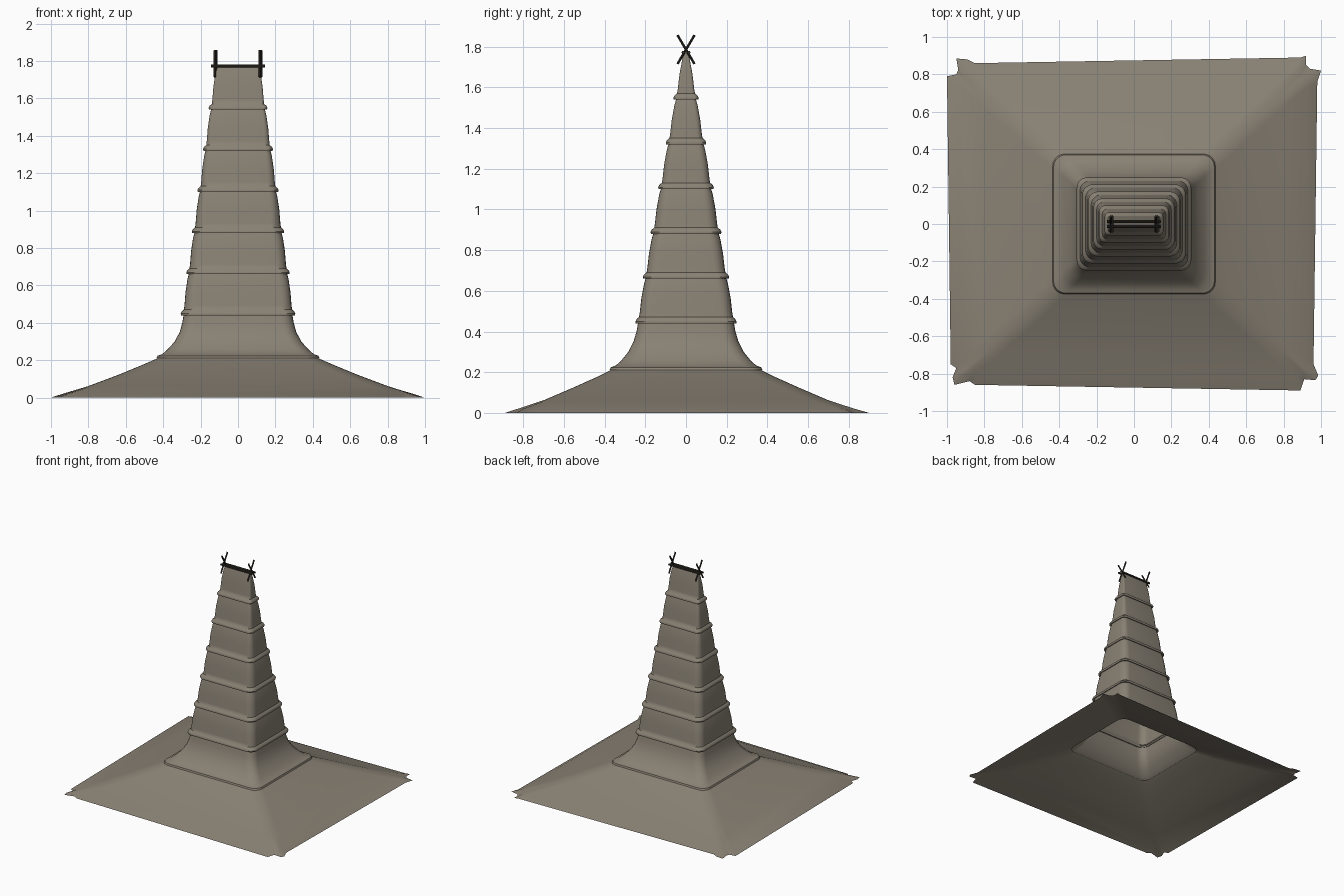
import bpy, bmesh, math
from mathutils import Vector

if "Cube" in bpy.data.objects:
    bpy.data.objects.remove(bpy.data.objects["Cube"])


def material(name, rgb):
    m = bpy.data.materials.new(name)
    m.use_nodes = True
    m.diffuse_color = (*rgb, 1)
    m.node_tree.nodes["Principled BSDF"].inputs["Base Color"].default_value = (*rgb, 1)
    return m


thatch = material("weathered thatch", (0.25, 0.22, 0.175))
wood = material("dark wood", (0.035, 0.03, 0.023))
STEPS = 6


def finish(bm, name, mat, angle=40):
    bmesh.ops.recalc_face_normals(bm, faces=bm.faces)
    me = bpy.data.meshes.new(name)
    bm.to_mesh(me)
    bm.free()
    me.materials.append(mat)
    ob = bpy.data.objects.new(name, me)
    bpy.context.collection.objects.link(ob)
    bpy.ops.object.select_all(action="DESELECT")
    ob.select_set(True)
    bpy.context.view_layer.objects.active = ob
    bpy.ops.object.shade_smooth_by_angle(angle=math.radians(angle))
    return ob


def rounded_loop(hx, hy, z, r):
    """Rounded rectangle, counter-clockwise from the +x +y corner."""
    pts = []
    for c, (sx, sy) in enumerate([(1, 1), (-1, 1), (-1, -1), (1, -1)]):
        for i in range(STEPS):
            a = math.pi / 2 * (c + i / (STEPS - 1))
            pts.append(Vector((sx * (hx - r) + r * math.cos(a),
                               sy * (hy - r) + r * math.sin(a), z)))
    return pts


def loft(name, loops, cap=False):
    bm = bmesh.new()
    rings = [[bm.verts.new(p) for p in loop] for loop in loops]
    for lo, hi in zip(rings, rings[1:]):
        n = len(lo)
        for i in range(n):
            j = (i + 1) % n
            bm.faces.new((lo[i], lo[j], hi[j], hi[i]))
    if cap:
        bm.faces.new(rings[-1])
    return finish(bm, name, thatch)


# Wide eaves: ragged corners blending into a rounded rectangle
eave = [(.98, .76), (1, .82), (.94, .83), (.92, .85), (.92, .9), (.89, .89),
        (-.85, .86), (-.89, .88), (-.95, .885), (-.94, .825), (-.95, .80), (-1, .79),
        (-.98, -.75), (-.95, -.77), (-.97, -.82), (-.96, -.86), (-.88, -.84), (-.85, -.86),
        (.89, -.89), (.91, -.83), (.97, -.835), (.985, -.81), (.96, -.75), (.96, -.73)]
rim = [Vector((x, y, 0)) for x, y in eave]
loops = [rim]
for hx, hy, z, r, ragged in [(.93, .82, .021, .07, .35), (.80, .70, .062, .08, 0),
                             (.64, .56, .122, .08, 0), (.50, .43, .18, .08, 0),
                             (.42, .36, .215, .07, 0), (.39, .33, .232, .07, 0)]:
    base = rounded_loop(hx, hy, z, r)
    torn = [Vector((p.x * hx / .98, p.y * hy / .875, z)) for p in rim]
    loops.append([b.lerp(t, ragged) for b, t in zip(base, torn)])
loft("lower_roof", loops)

# Concave skirt between the eaves and the tower
skirt = [(.435, .375, .212), (.43, .37, .224), (.405, .345, .233), (.38, .32, .255),
         (.34, .285, .298), (.312, .258, .35), (.298, .243, .40), (.288, .233, .46)]
loft("upper_skirt", [rounded_loop(x, y, z, .065) for x, y, z in skirt])

# Six overlapping tiers, each with a flared hem and a pinch above it
PITCH, FOOT = .22, .443
for k in range(6):
    z0 = FOOT + k * PITCH
    top = 1.77 if k == 5 else z0 + PITCH + .012

    def tier_loop(z, offset):
        t = (z - FOOT) / (1.77 - FOOT)
        hx = .295 - .18 * t + offset
        hy = max(.238 - .226 * t + offset, .01)
        return rounded_loop(hx, hy, z, min(.055, hy * .35))

    section = [(z0 + .004, -.008), (z0 - .003, .009), (z0 + .006, .012), (z0 + .018, .008),
               (z0 + .028, -.002), (z0 + .05, -.002), (z0 + .12, .002),
               (z0 + .19, .001), (top, -.004)]
    loft(f"roof_tier_{k + 1}", [tier_loop(z, o) for z, o in section], cap=k == 5)


# Ridge rails and crossed end poles
def pole(name, a, b, radius):
    a, b = Vector(a), Vector(b)
    bm = bmesh.new()
    bmesh.ops.create_cone(bm, cap_ends=True, segments=8, radius1=radius,
                          radius2=radius, depth=(b - a).length)
    turn = (b - a).to_track_quat("Z", "Y")
    for v in bm.verts:
        v.co = turn @ v.co + (a + b) / 2
    finish(bm, name, wood)


for side, label in ((1, "left"), (-1, "right")):
    for s, way in ((1, "forward"), (-1, "backward")):
        x = side * .12 + s * .004
        pole(f"{label}_{way}_pole", (x, s * .042, 1.715), (x, -s * .042, 1.857), .006)
for s, label in ((1, "back"), (-1, "front")):
    pole(f"{label}_ridge_rail", (-.145, s * .014, 1.772), (.145, s * .014, 1.772), .008)
